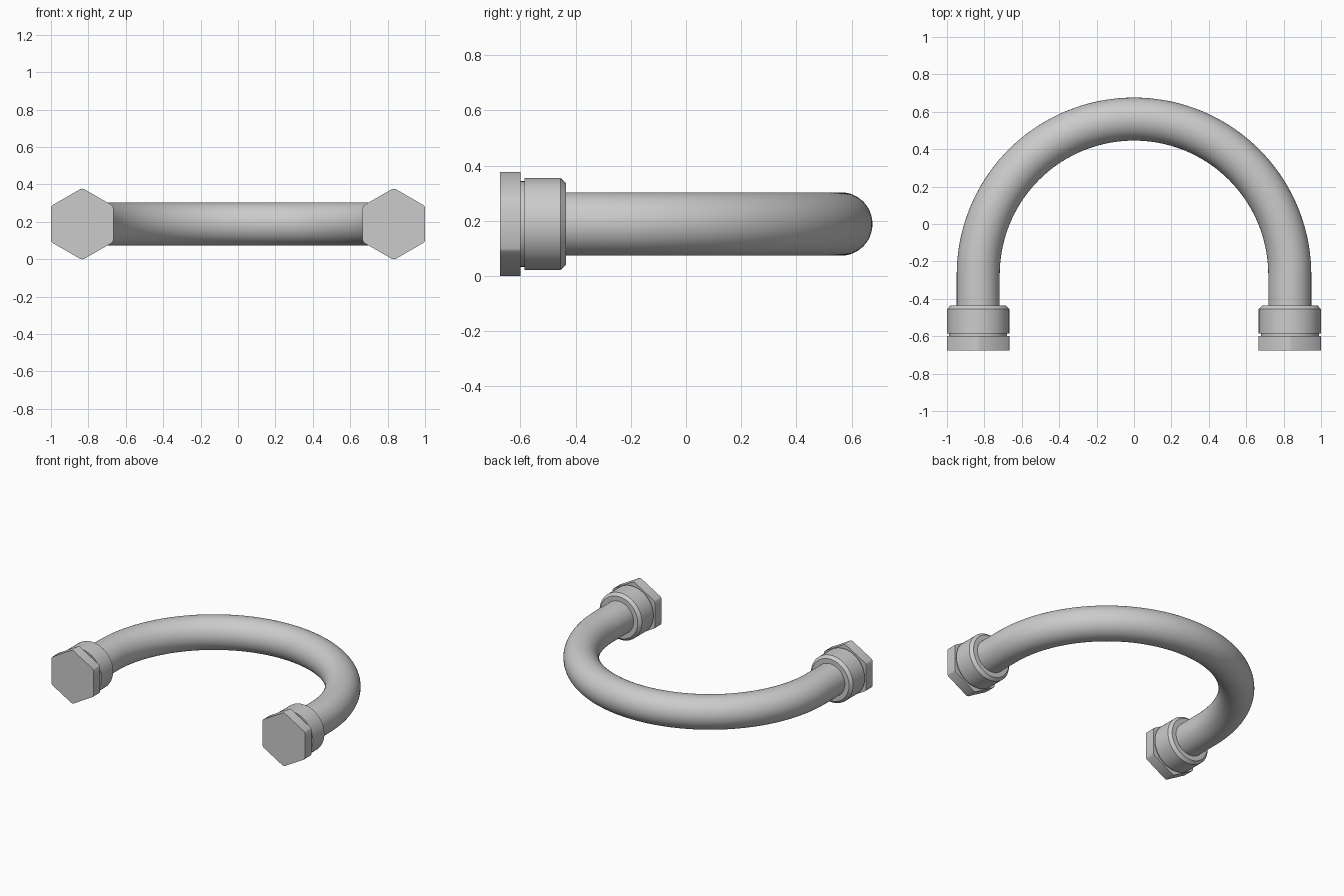
import bpy, bmesh, math
from mathutils import Vector

cube = bpy.data.objects.get("Cube")
if cube:
    bpy.data.objects.remove(cube, do_unlink=True)

LEG_X, MID_Z = 0.833, 0.1885      # leg spacing and centre height
FRONT, HEX_BACK, COLLAR_FRONT, COLLAR_BACK = -0.675, -0.6, -0.585, -0.435
ARC_Y, TUBE_R = -0.272, 0.115

steel = bpy.data.materials.new("light grey steel")
steel.use_nodes = True
grey = (0.6, 0.6, 0.6, 1)
steel.diffuse_color = grey
steel.node_tree.nodes["Principled BSDF"].inputs["Base Color"].default_value = grey


def loft(name, rings, angle=30):
    """Skin a list of closed rings and cap both ends."""
    bm = bmesh.new()
    rows = [[bm.verts.new(p) for p in ring] for ring in rings]
    n = len(rows[0])
    for a, b in zip(rows, rows[1:]):
        for i in range(n):
            j = (i + 1) % n
            bm.faces.new((a[i], a[j], b[j], b[i]))
    bm.faces.new(rows[0])
    bm.faces.new(rows[-1])
    bmesh.ops.recalc_face_normals(bm, faces=bm.faces)
    mesh = bpy.data.meshes.new(name)
    bm.to_mesh(mesh)
    bm.free()
    mesh.materials.append(steel)
    obj = bpy.data.objects.new(name, mesh)
    bpy.context.collection.objects.link(obj)
    bpy.ops.object.select_all(action='DESELECT')
    obj.select_set(True)
    bpy.context.view_layer.objects.active = obj
    bpy.ops.object.shade_smooth_by_angle(angle=math.radians(angle))
    return obj


def circle(centre, u, radius, sides=64):
    """Ring spanned by direction u and the vertical."""
    turns = [2 * math.pi * i / sides for i in range(sides)]
    return [centre + radius * (math.cos(t) * u + math.sin(t) * Vector((0, 0, 1)))
            for t in turns]


def hexagon(x, y, apothem=0.1667, limit=MID_Z):
    """Hexagon pointing up, its corners trimmed to a circle."""
    trim = math.pi / 6 - math.acos(apothem / limit)
    points = []
    for k in range(6):
        for off in (-trim, 0, trim):
            t = math.pi / 2 + k * math.pi / 3 + off
            points.append(Vector((x + limit * math.cos(t), y, MID_Z + limit * math.sin(t))))
    return points


# Bent tube: straight legs joined by a half circle
path = [(Vector((LEG_X, COLLAR_BACK - 0.02, MID_Z)), Vector((1, 0, 0)))]
steps = 72
for i in range(steps + 1):
    t = math.pi * i / steps
    out = Vector((math.cos(t), math.sin(t), 0))
    path.append((Vector((0, ARC_Y, MID_Z)) + LEG_X * out, out))
path.append((Vector((-LEG_X, COLLAR_BACK - 0.02, MID_Z)), Vector((-1, 0, 0))))
loft("bent_tube", [circle(c, u, TUBE_R) for c, u in path], 40)

# End fittings: hex head, narrow neck and chamfered collar
for side, x in (("left", LEG_X), ("right", -LEG_X)):
    loft(side + "_hex_head", [hexagon(x, FRONT), hexagon(x, HEX_BACK)])
    profile = [(HEX_BACK - 0.01, 0.155), (COLLAR_FRONT, 0.155), (COLLAR_FRONT, 0.1667),
               (COLLAR_BACK - 0.02, 0.1667), (COLLAR_BACK, 0.148)]
    loft(side + "_collar", [circle(Vector((x, y, MID_Z)), Vector((1, 0, 0)), r)
                            for y, r in profile])
